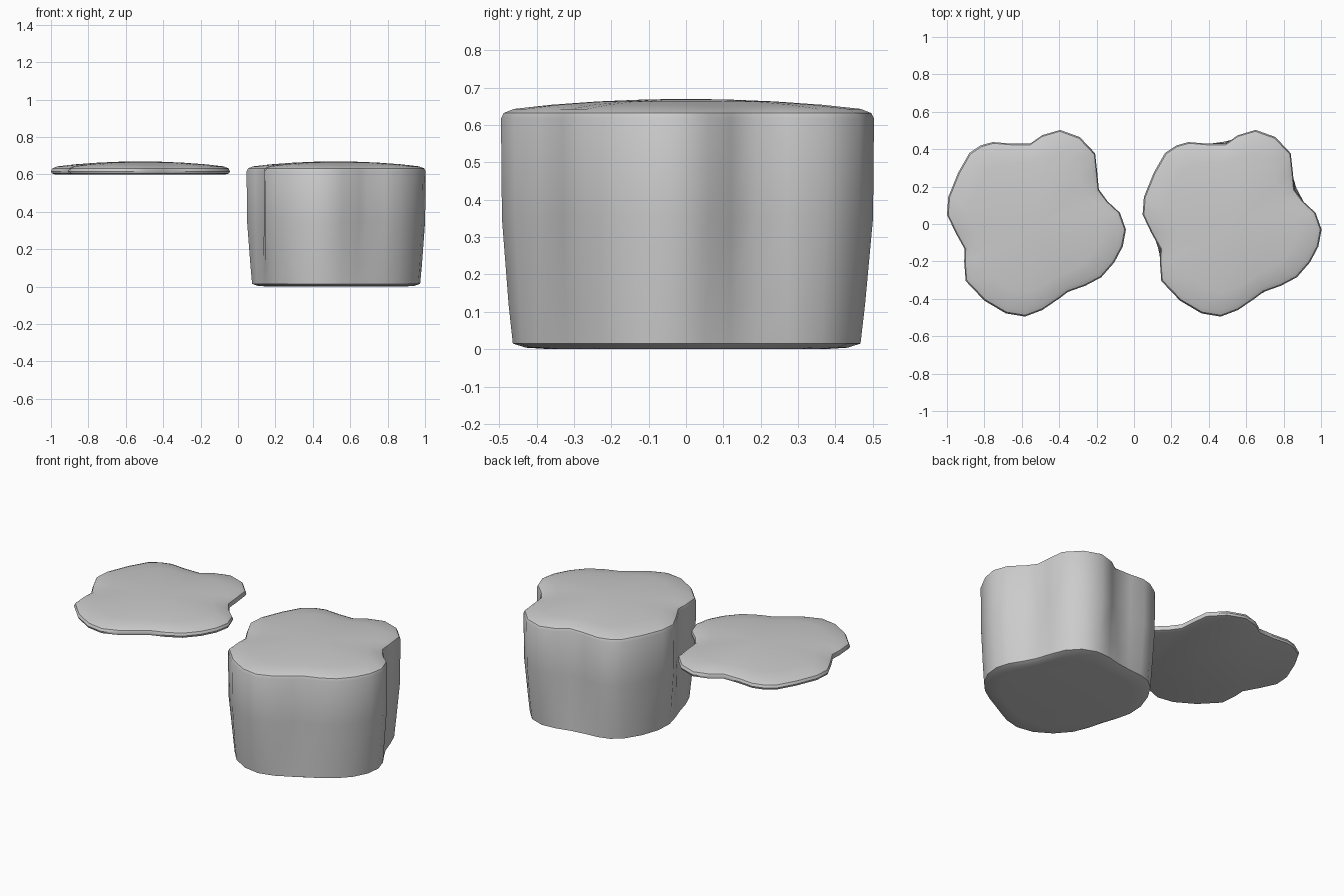
import bpy, bmesh

if "Cube" in bpy.data.objects:
    bpy.data.objects.remove(bpy.data.objects["Cube"])

# Irregular lobed outline, centred on its own middle
CX = -0.523
OUTLINE = [(-0.043, -0.03), (-0.075, 0.06), (-0.14, 0.12), (-0.188, 0.185), (-0.196, 0.27),
           (-0.208, 0.378), (-0.29, 0.465), (-0.395, 0.503), (-0.49, 0.475), (-0.555, 0.43),
           (-0.66, 0.43), (-0.755, 0.438), (-0.82, 0.42), (-0.88, 0.38), (-0.94, 0.275),
           (-0.993, 0.145), (-1.0, 0.05), (-0.955, -0.045), (-0.905, -0.135), (-0.908, -0.20),
           (-0.90, -0.305), (-0.80, -0.41), (-0.685, -0.478), (-0.583, -0.495), (-0.49, -0.46),
           (-0.395, -0.395), (-0.353, -0.363), (-0.26, -0.33), (-0.175, -0.285), (-0.105, -0.205),
           (-0.06, -0.12)]
OUTLINE = [(x - CX, y) for x, y in OUTLINE]


def relax(ring, passes):
    """Soften the lobes of an outline."""
    n = len(ring)
    for _ in range(passes):
        ring = [tuple(0.5 * ring[i][k] + 0.25 * (ring[i - 1][k] + ring[(i + 1) % n][k])
                      for k in (0, 1)) for i in range(n)]
    return ring


def loft(name, x, rings, top_z):
    """Stack outlines given as (scale, z, softening), close with a flat base and a domed top."""
    bm = bmesh.new()
    loops = []
    for s, z, soft in rings:
        loops.append([bm.verts.new((px * s, py * s, z)) for px, py in relax(OUTLINE, soft)])
    n = len(OUTLINE)
    for a, b in zip(loops, loops[1:]):
        for i in range(n):
            j = (i + 1) % n
            bm.faces.new((a[i], a[j], b[j], b[i]))
    bm.faces.new(loops[0][::-1])
    tip = bm.verts.new((0, 0, top_z))
    for i in range(n):
        bm.faces.new((loops[-1][i], loops[-1][(i + 1) % n], tip))
    bmesh.ops.recalc_face_normals(bm, faces=bm.faces)
    mesh = bpy.data.meshes.new(name)
    bm.to_mesh(mesh)
    bm.free()
    ob = bpy.data.objects.new(name, mesh)
    ob.location.x = x
    bpy.context.collection.objects.link(ob)
    bpy.context.view_layer.objects.active = ob
    ob.select_set(True)
    bpy.ops.object.shade_smooth_by_angle(angle=0.7)
    ob.select_set(False)


# Domed upper surface shared by both parts
DOME = [(1.0, 0.617, 0), (0.985, 0.632, 0), (0.93, 0.643, 0), (0.75, 0.654, 1),
        (0.5, 0.663, 2), (0.25, 0.668, 3)]

# Thin floating top slab
loft("stone_top_slab", CX, [(0.95, 0.60, 0), (0.99, 0.605, 0)] + DOME, 0.67)

# Full-height stone block, with softer lobes at the foot
loft("stone_block", CX + 1.046,
     [(0.80, 0.0, 4), (0.93, 0.004, 3), (0.985, 0.015, 2), (0.985, 0.12, 1), (0.995, 0.35, 0)] + DOME, 0.67)
